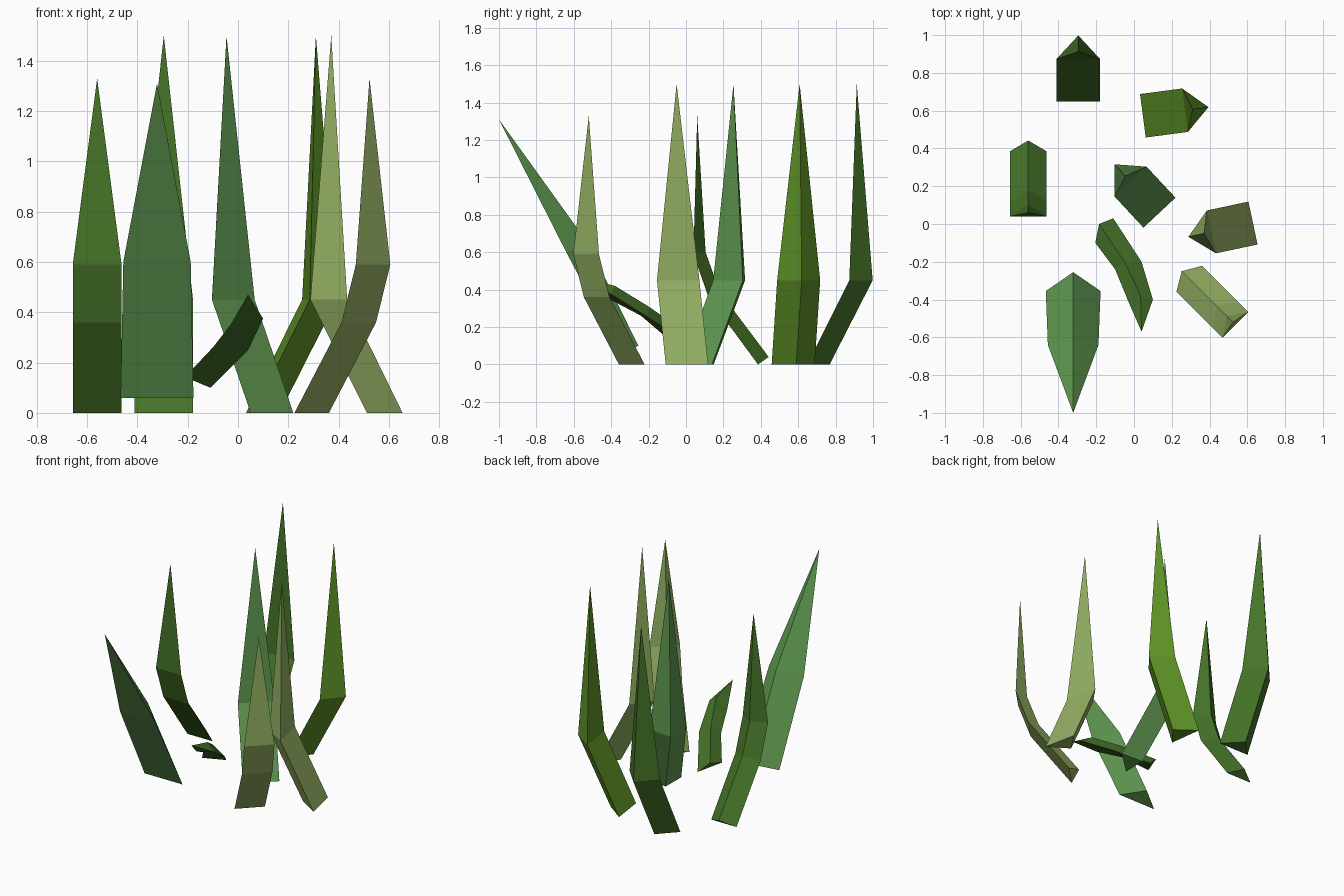
import bpy, bmesh
from math import radians
from mathutils import Matrix, Vector

cube = bpy.data.objects.get("Cube")
if cube:
    bpy.data.objects.remove(cube, do_unlink=True)


def make_material(name, colour):
    mat = bpy.data.materials.new(name)
    mat.use_nodes = True
    mat.diffuse_color = (*colour, 1)
    bsdf = mat.node_tree.nodes["Principled BSDF"]
    bsdf.inputs["Base Color"].default_value = (*colour, 1)
    bsdf.inputs["Roughness"].default_value = 0.9
    return mat


pale = make_material("pale_olive_green", (0.30, 0.44, 0.125))
fresh = make_material("fresh_green", (0.115, 0.315, 0.08))
dark = make_material("dark_green", (0.06, 0.172, 0.021))
grass = make_material("grass_green", (0.112, 0.29, 0.019))


def build_blade(name, mat, rings, tip, matrix=Matrix()):
    """Skin three-cornered rings and close them to a pointed tip."""
    bm = bmesh.new()
    loops = [[bm.verts.new(matrix @ Vector(p)) for p in ring] for ring in rings]
    point = bm.verts.new(matrix @ Vector(tip))
    bm.faces.new(loops[0])
    for i in range(3):
        j = (i + 1) % 3
        for low, high in zip(loops, loops[1:]):
            bm.faces.new((low[i], low[j], high[j], high[i]))
        bm.faces.new((loops[-1][i], loops[-1][j], point))
    bmesh.ops.recalc_face_normals(bm, faces=bm.faces)
    mesh = bpy.data.meshes.new(name)
    bm.to_mesh(mesh)
    bm.free()
    mesh.materials.append(mat)
    bpy.context.collection.objects.link(bpy.data.objects.new(name, mesh))


def profile_rings(profile):
    """Each row: half width, flat side y and z, ridge y and z."""
    return [((-w, y, z), (w, y, z), (0, ry, rz)) for w, y, z, ry, rz in profile]


def place(x, y, turn):
    return Matrix.Translation((x, y, 0)) @ Matrix.Rotation(radians(turn), 4, 'Z')


# Tall blades with one bend, leaning towards the ridge
tall = profile_rings([(0.116, 0, 0, 0.12, 0), (0.116, 0.225, 0.45, 0.35, 0.45)])
for name, mat, x, y, turn in [
        ("tall_blade_back", dark, -0.295, 0.648, 0),
        ("tall_blade_back_left", grass, 0.047, 0.573, -82.5),
        ("tall_blade_centre", fresh, 0.135, 0.06, 43),
        ("tall_blade_left", pale, 0.63, 0.005, 102)]:
    build_blade(name, mat, tall, (0, 0.265, 1.5), place(x, y, turn))

# Curved blades with two bends, leaning towards the flat side
curved = profile_rings([(0.097, 0, 0, 0.057, 0.04),
                        (0.097, -0.265, 0.36, -0.205, 0.39),
                        (0.097, -0.345, 0.59, -0.28, 0.60)])
for name, mat, x, y, turn in [
        ("curved_blade_right", dark, -0.56, 0.385, 0),
        ("curved_blade_front_left", pale, 0.293, -0.29, 45)]:
    build_blade(name, mat, curved, (0, -0.325, 1.33), place(x, y, turn))

# Broad blade leaning forward
broad = profile_rings([(0.145, -0.355, 0.06, -0.255, 0.10),
                       (0.134, -0.64, 0.60, -0.525, 0.65)])
build_blade("broad_leaning_blade", fresh, broad, (0, -1.0, 1.31), place(-0.322, 0, 0))

# Short drooping blade
short = [((-0.205, -0.10, 0.14), (-0.11, 0.03, 0.10), (-0.185, 0.0, 0.17)),
         ((-0.10, -0.24, 0.26), (0.04, -0.20, 0.25), (-0.05, -0.20, 0.31)),
         ((-0.03, -0.41, 0.35), (0.10, -0.40, 0.375), (0.035, -0.38, 0.42))]
build_blade("short_drooping_blade", dark, short, (0.04, -0.57, 0.47))
